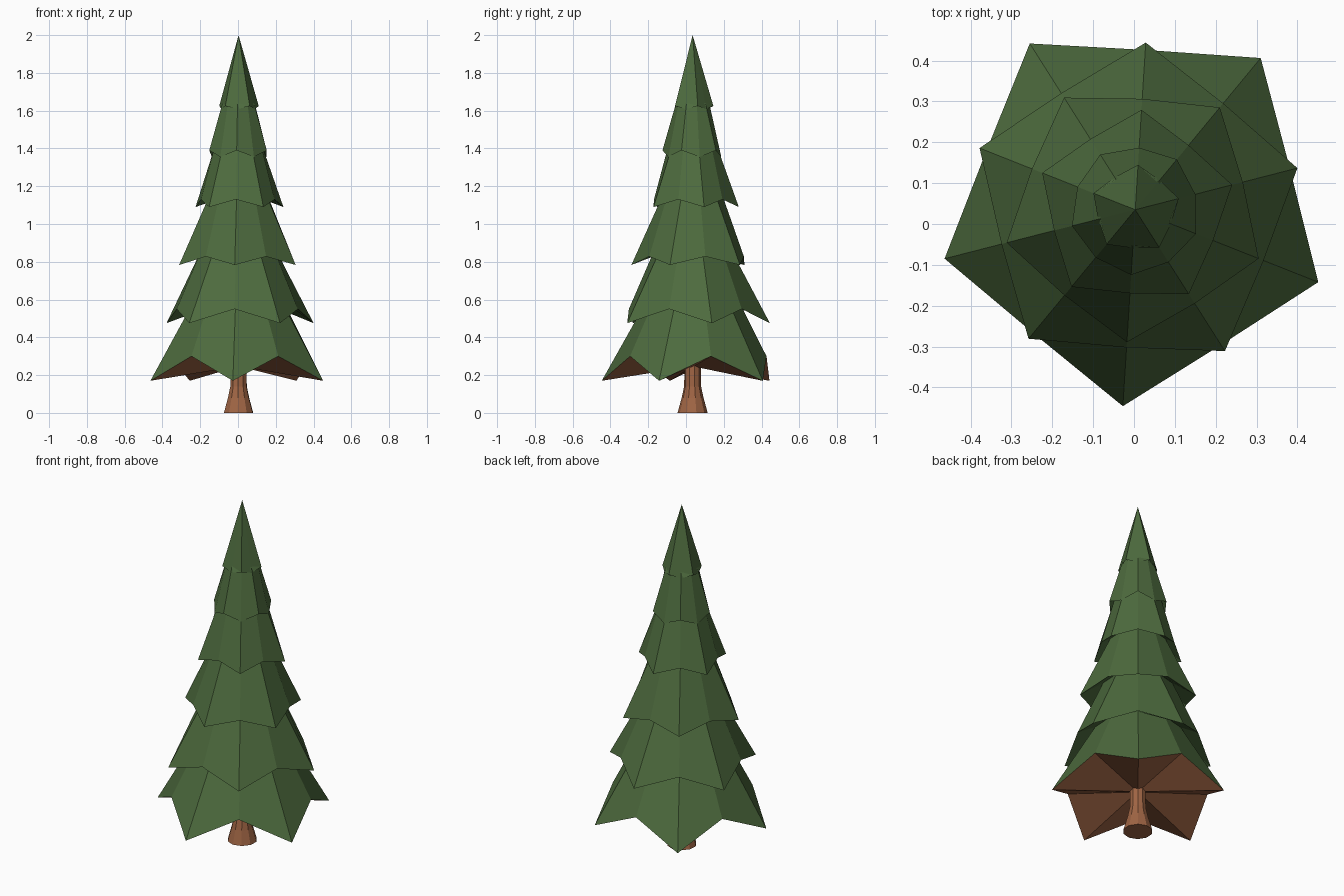
import bpy, bmesh, math

if "Cube" in bpy.data.objects:
    bpy.data.objects.remove(bpy.data.objects["Cube"])

CX, CY, SIDES, PHASE = 0.003, 0.035, 10, math.radians(-93.6)


def material(name, color):
    m = bpy.data.materials.new(name)
    m.diffuse_color = color
    m.use_nodes = True
    m.node_tree.nodes["Principled BSDF"].inputs["Base Color"].default_value = m.diffuse_color
    return m


green = material("needles", (0.075, 0.147, 0.048, 1))
brown = material("bark", (0.35, 0.13, 0.058, 1))


def ring(bm, even, odd):
    """Ten points alternating between two (radius, height) pairs."""
    pts = []
    for j in range(SIDES):
        r, z = odd if j % 2 else even
        a = PHASE + j * math.tau / SIDES
        pts.append(bm.verts.new((CX + r * math.cos(a), CY + r * math.sin(a), z)))
    return pts


def bridge(bm, a, b, mat=0):
    """Triangulated-free band between two rings."""
    for j in range(SIDES):
        k = (j + 1) % SIDES
        bm.faces.new((a[j], a[k], b[k], b[j])).material_index = mat


def finish(bm, name, mats):
    me = bpy.data.meshes.new(name)
    bmesh.ops.recalc_face_normals(bm, faces=bm.faces)
    bm.to_mesh(me)
    bm.free()
    for m in mats:
        me.materials.append(m)
    ob = bpy.data.objects.new(name, me)
    bpy.context.collection.objects.link(ob)


# Trunk: flared ten-sided column
bm = bmesh.new()
prev = None
for p in [(0.08, 0), (0.058, 0.08), (0.045, 0.14), (0.042, 0.30)]:
    cur = ring(bm, p, p)
    if prev:
        bridge(bm, prev, cur)
    else:
        bm.faces.new(cur)
    prev = cur
bm.faces.new(prev)
finish(bm, "trunk", [brown])

# Foliage tiers: tip, notch and tucked-in top as (radius, height)
TIERS = [
    ((0.482, 0.17), (0.392, 0.30), (0.24, 0.60)),
    ((0.41, 0.475), (0.338, 0.55), (0.195, 0.88)),
    ((0.325, 0.783), (0.272, 0.828), (0.155, 1.16)),
    ((0.245, 1.09), (0.205, 1.13), (0.13, 1.41)),
    ((0.16, 1.39), (0.152, 1.355), (0.088, 1.64)),
    ((0.11, 1.625), (0.094, 1.608), None),
]
bm = bmesh.new()
prev = ring(bm, (0.042, 0.24), (0.042, 0.25))
for i, (tip, notch, top) in enumerate(TIERS):
    star = ring(bm, notch, tip) if i % 2 else ring(bm, tip, notch)
    bridge(bm, prev, star, 1 if i == 0 else 0)   # underside, bark-coloured at the bottom
    if top:
        prev = ring(bm, top, top)
        bridge(bm, star, prev)
    else:
        apex = bm.verts.new((CX, CY, 2.0))
        for j in range(SIDES):
            bm.faces.new((star[j], star[(j + 1) % SIDES], apex))
finish(bm, "foliage", [green, brown])
